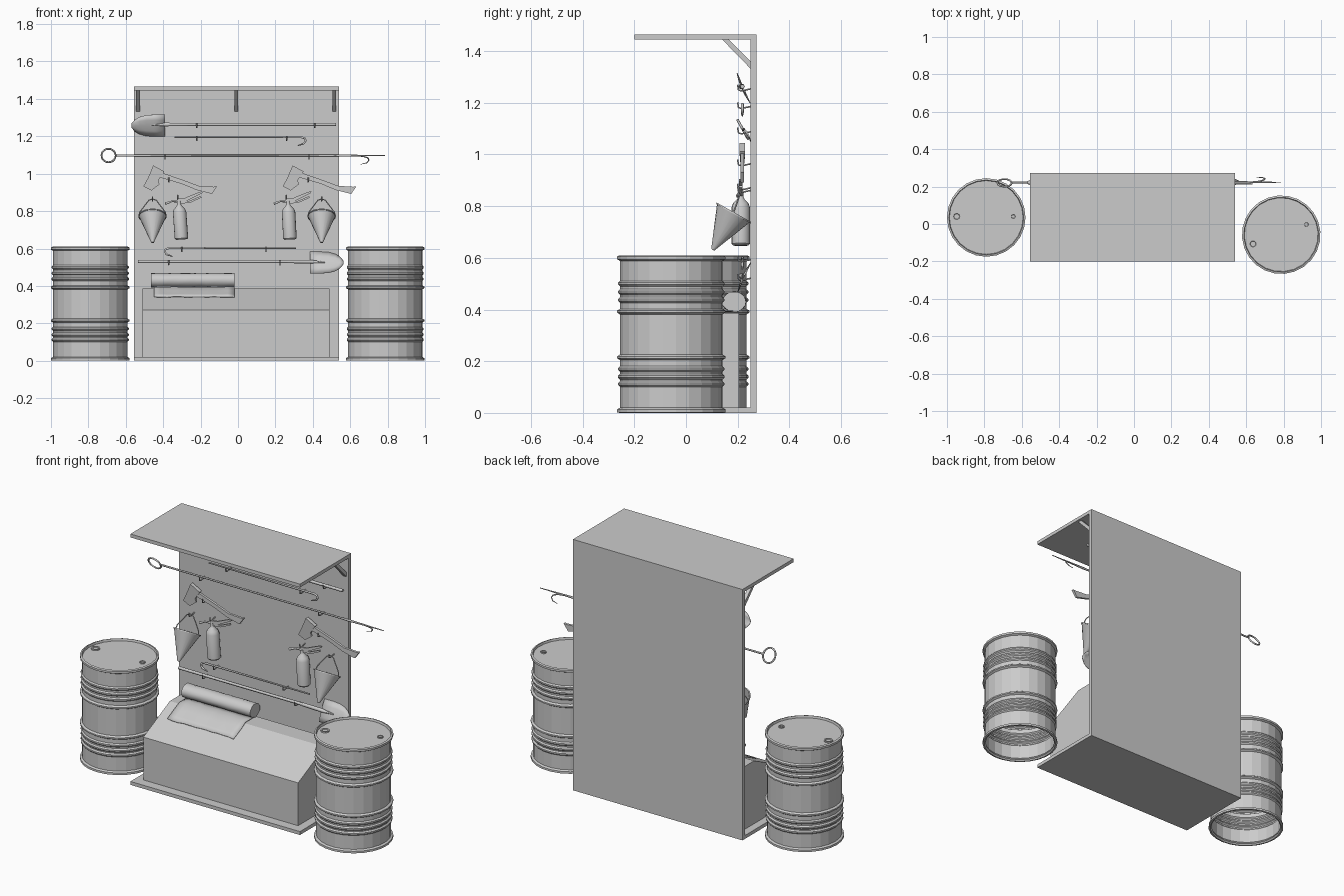
import bpy, bmesh, math, random
from mathutils import Vector, Matrix

if "Cube" in bpy.data.objects:
    bpy.data.objects.remove(bpy.data.objects["Cube"])

random.seed(3)
WALL = 0.25


def add(name, bm, smooth=None):
    bmesh.ops.recalc_face_normals(bm, faces=bm.faces)
    me = bpy.data.meshes.new(name)
    bm.to_mesh(me)
    bm.free()
    ob = bpy.data.objects.new(name, me)
    bpy.context.collection.objects.link(ob)
    if smooth:
        activate(ob)
        bpy.ops.object.shade_smooth_by_angle(angle=math.radians(smooth))
    return ob


def activate(ob):
    bpy.ops.object.select_all(action='DESELECT')
    ob.select_set(True)
    bpy.context.view_layer.objects.active = ob


def box(name, lo, hi):
    bm = bmesh.new()
    bmesh.ops.create_cube(bm, size=1)
    lo, hi = Vector(lo), Vector(hi)
    for v in bm.verts:
        v.co = (lo + hi) / 2 + Vector(a * b for a, b in zip(v.co, hi - lo))
    return add(name, bm)


def prism(name, pts, u, v, depth, origin=(0, 0, 0)):
    """Outline in the plane (u, v), extruded along depth."""
    bm = bmesh.new()
    o, u, v, d = map(Vector, (origin, u, v, depth))
    f = bm.faces.new([bm.verts.new(o + u * a + v * b - d / 2) for a, b in pts])
    r = bmesh.ops.extrude_face_region(bm, geom=[f])
    bmesh.ops.translate(bm, vec=d, verts=[g for g in r['geom'] if isinstance(g, bmesh.types.BMVert)])
    return add(name, bm)


def lathe(name, profile, sides, mat, smooth=None):
    """Revolve (radius, height) points about local z."""
    bm = bmesh.new()
    rings = []
    for r, z in profile:
        if r == 0:
            rings.append([bm.verts.new((0, 0, z))] * sides)
        else:
            rings.append([bm.verts.new((r * math.cos(2 * math.pi * i / sides),
                                        r * math.sin(2 * math.pi * i / sides), z)) for i in range(sides)])
    for a, b in zip(rings, rings[1:]):
        for i in range(sides):
            j = (i + 1) % sides
            bm.faces.new(list(dict.fromkeys((a[i], a[j], b[j], b[i]))))
    bm.transform(mat)
    return add(name, bm, smooth)


def tube(name, pts, r, radii=None, cyclic=False):
    cu = bpy.data.curves.new(name, 'CURVE')
    cu.dimensions = '3D'
    cu.bevel_depth, cu.bevel_resolution, cu.use_fill_caps = r, 1, True
    sp = cu.splines.new('POLY')
    sp.points.add(len(pts) - 1)
    for i, p in enumerate(pts):
        sp.points[i].co = (*p, 1)
        sp.points[i].radius = radii[i] if radii else 1
    sp.use_cyclic_u = cyclic
    ob = bpy.data.objects.new(name, cu)
    bpy.context.collection.objects.link(ob)
    activate(ob)
    bpy.ops.object.convert(target='MESH')
    return bpy.context.object


def peg(x, z):
    tube("wall_hook", [(x, WALL, z - .004), (x, .215, z - .012), (x, .203, z - .008), (x, .2, z + .012)], .0035)


# Shelter: back board, roof, base and roof braces
box("back_board", (-.555, WALL, 0), (.54, .272, 1.465))
box("roof", (-.555, -.2, 1.445), (.54, WALL, 1.465))
box("base_plate", (-.555, -.2, 0), (.54, WALL, .02))
for x in (-.535, -.01, .515):
    prism("roof_brace", [(.14, 1.445), (.165, 1.445), (.25, 1.36), (.25, 1.332)],
          (0, 1, 0), (0, 0, 1), (.02, 0, 0), (x, 0, 0))

# Sand chest with sloped lid
prism("sand_chest", [(-.145, .02), (-.145, .27), (.1, .387), (.205, .387), (.205, .02)],
      (0, 1, 0), (0, 0, 1), (1, 0, 0), (-.01, 0, 0))

# Blanket: wrinkled roll and loose end lying on the lid
bm = bmesh.new()
rows = []
for i in range(13):
    x = -.465 + .445 * i / 12
    rows.append([bm.verts.new((x, .186 + (.046 + random.uniform(-.002, .002)) * math.cos(a),
                               .43 + (.039 + random.uniform(-.002, .002)) * math.sin(a)))
                 for a in [2 * math.pi * k / 16 for k in range(16)]])
for a, b in zip(rows, rows[1:]):
    for k in range(16):
        bm.faces.new((a[k], a[k - 1], b[k - 1], b[k]))
bm.faces.new(rows[0])
bm.faces.new(rows[-1])
add("blanket_roll", bm, 50)
bm = bmesh.new()
rows = []
for y, z in [(.18, .393), (.14, .393), (.1, .393), (.06, .374), (.02, .355), (-.012, .34)]:
    rows.append([bm.verts.new((-.45 + .43 * i / 12, y + random.uniform(-.004, .004),
                               z + random.uniform(0, .004))) for i in range(13)])
for a, b in zip(rows, rows[1:]):
    for i in range(12):
        bm.faces.new((a[i], a[i + 1], b[i + 1], b[i]))
add("blanket_end", bm, 50).modifiers.new("thickness", 'SOLIDIFY').thickness = .003

# Barrels: open at the bottom, ribbed wall, recessed lid and two bungs
prof = [(.192, .008), (.2, 0), (.21, .002), (.21, .014), (.199, .02)]
for z, h, r in [(.112, .011, .206), (.14, .011, .206), (.17, .011, .206), (.215, .011, .21),
                (.392, .011, .21), (.437, .011, .206), (.468, .011, .206), (.5, .011, .206)]:
    prof += [(.199, z - h), (r, z - .004), (r, z + .004), (.199, z + h)]
prof += [(.199, .588), (.21, .594), (.21, .606), (.2, .61), (.197, .597), (0, .597)]
for cx, cy, turn in [(-.79, .035, 0), (.787, -.057, 20)]:
    m = Matrix.Translation((cx, cy, 0)) @ Matrix.Rotation(math.radians(turn), 4, 'Z')
    lathe("barrel", prof, 24, m)
    for bx, r in [(-.158, .024), (.145, .016)]:
        lathe("barrel_bung", [(r, .597), (r, .604), (r * .7, .604), (r * .6, .6), (0, .6)], 10,
              m @ Matrix.Translation((bx, .005, 0)))


# Shovels: dished, tilted blade, socket and shaft
def shovel(x0, x1, z, s, tilt):
    """Blade shoulder at x0 pointing along s, shaft end at x1."""
    across = Vector((0, tilt * .4, .92))
    bm = bmesh.new()
    rows = []
    for t, w in [(0, .063), (.06, .063), (.1, .06), (.135, .05), (.16, .035), (.178, .012)]:
        rows.append([bm.verts.new(Vector((x0 + s * t, .22, z - .005)) + across * w * k
                                  + Vector((0, .008 * (k * k - .5), 0))) for k in (-1, -.5, 0, .5, 1)])
    for a, b in zip(rows, rows[1:]):
        for i in range(4):
            bm.faces.new((a[i], a[i + 1], b[i + 1], b[i]))
    add("shovel_blade", bm, 40).modifiers.new("thickness", 'SOLIDIFY').thickness = .003
    tube("shovel_socket", [(x0 + s * .08, .216, z - .004), (x0, .214, z), (x0 - s * .12, .218, z)],
         .011, [.3, 1, .9])
    tube("shovel_shaft", [(x0 - s * .02, .218, z), (x1, .218, z)], .0085)


shovel(-.39, .525, 1.263, -1, -1)
shovel(.385, -.535, .53, 1, 1)

# Crowbars with bent end
for x0, x1, z, s in [(-.34, .34, 1.195, 1), (.31, -.37, .602, -1)]:
    tube("crowbar", [(x0, .218, z), (x1, .218, z), (x1 + s * .017, .218, z - .006), (x1 + s * .022, .218, z - .018),
                     (x1 + s * .012, .218, z - .033), (x1 - s * .02, .218, z - .045)], .006, [.7, 1, 1, 1, 1, .5])

# Pike pole with ring grip, spike and side hook
tube("pike_pole", [(-.655, .223, 1.097), (.5, .223, 1.097), (.56, .223, 1.097), (.785, .223, 1.097)],
     .0065, [.8, .8, 1, .3])
tube("pike_ring", [(-.692 + .038 * math.cos(a), .22 - .02 * math.sin(a), 1.097 + .036 * math.sin(a))
                   for a in [2 * math.pi * k / 20 for k in range(20)]], .005, cyclic=True)
tube("pike_hook", [(.62, .223, 1.097), (.67, .228, 1.093), (.695, .236, 1.084), (.7, .242, 1.072),
                   (.688, .248, 1.058), (.655, .25, 1.05)], .004, [1, 1, 1, .9, .7, .3])

# Axes: wedge head and curved handle
for dx in (0, .745):
    head = [(-.453, 1.044), (-.394, 1.012), (-.425, .965), (-.42, .943), (-.463, .91), (-.506, .932), (-.48, .98)]
    ob = prism("axe_head", head, (1, 0, 0), (0, 0, 1), (0, .022, 0), (dx, .218, 0))
    for v in ob.data.vertices:  # taper to the cutting edge
        t = min(1, max(.12, (v.co.z - .905) / .09))
        v.co.y = .218 + (v.co.y - .218) * t
    prism("axe_handle", [(-.465, 1.015), (-.46, .99), (-.4, .975), (-.3, .945), (-.22, .912), (-.14, .892),
                         (-.112, .932), (-.13, .93), (-.21, .935), (-.29, .965), (-.4, 1.003)],
          (1, 0, 0), (0, 0, 1), (0, .014, 0), (dx, .218, 0))
    peg(-.37 + dx, .968)

# Cone buckets: tilted open cone, rim wire, bail on a hook
for cx in (-.457, .447):
    axis = Vector((0, .49, .87))
    m = Matrix.Translation((cx, .103, .63)) @ axis.to_track_quat('Z', 'Y').to_matrix().to_4x4()
    lathe("cone_bucket", [(0, 0), (.007, .002), (.072, .162), (.076, .162), (.076, .168), (.07, .168), (.005, .008), (0, .006)],
          20, m, 30)
    c = Vector((cx, .183, .775))
    tube("bucket_bail", [c + Vector(p) for p in [(-.073, 0, 0), (-.068, .008, .02), (-.02, .03, .083), (0, .032, .09),
                                                 (.02, .03, .083), (.068, .008, .02), (.073, 0, 0)]], .003)
    peg(cx, .865)

# Extinguishers: bottle, valve, levers and nozzle
for dx, lean in ((-.31, -4), (.27, -3)):
    m = Matrix.Translation((dx + .008, .212, .648)) @ Matrix.Rotation(math.radians(lean), 4, 'Y')
    lathe("extinguisher_bottle", [(0, 0), (.03, 0), (.036, .007), (.036, .145), (.03, .163), (.014, .18),
                                  (.011, .187), (.011, .205), (0, .205)], 16, m, 35)
    for p in ([(-.015, .847), (.03, .852), (.12, .897), (.123, .905), (.105, .903), (.025, .87), (-.015, .866)],
              [(-.01, .838), (.055, .845), (.115, .872), (.11, .88), (.05, .855), (-.01, .85)]):
        prism("extinguisher_lever", p, (1, 0, 0), (0, 0, 1), (0, .012, 0), (dx, .212, 0))
    tube("extinguisher_nozzle", [(dx, .212, .852), (dx - .045, .205, .852), (dx - .078, .2, .84)], .007, [1, .7, 1.1])
    peg(dx - .012, .875)

# Wall hooks carrying the long tools
for x, z in [(-.22, 1.258), (.41, 1.258), (-.22, 1.19), (.26, 1.19), (-.39, 1.092), (.38, 1.092),
             (-.3, .597), (.15, .597), (-.37, .525), (.225, .525)]:
    peg(x, z)
